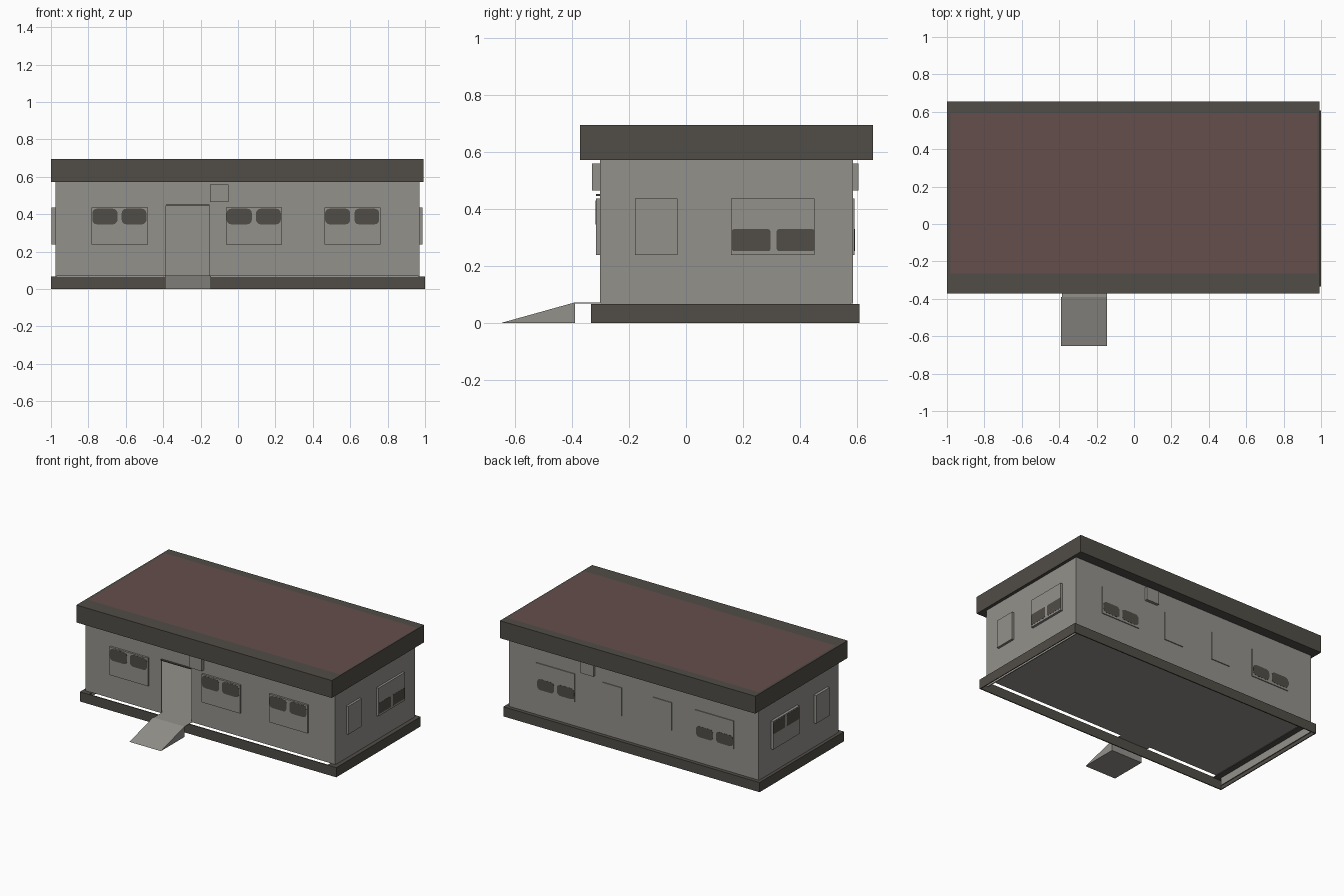
import bpy, bmesh, math
from mathutils import Vector

if "Cube" in bpy.data.objects:
    bpy.data.objects.remove(bpy.data.objects["Cube"])

def mat(name, rgb):
    m = bpy.data.materials.new(name)
    m.diffuse_color = (*rgb, 1)
    m.use_nodes = True
    m.node_tree.nodes["Principled BSDF"].inputs["Base Color"].default_value = m.diffuse_color
    return m

GREY = mat("wall grey", (0.29, 0.283, 0.26))
DARK = mat("dark brown grey", (0.082, 0.075, 0.063))
RED = mat("roof red", (0.13, 0.077, 0.072))

def finish(name, bm, *mats):
    bmesh.ops.recalc_face_normals(bm, faces=bm.faces)
    me = bpy.data.meshes.new(name)
    bm.to_mesh(me)
    bm.free()
    for m in mats:
        me.materials.append(m)
    ob = bpy.data.objects.new(name, me)
    bpy.context.collection.objects.link(ob)
    return ob

def add_box(bm, x, y, z):
    r = bmesh.ops.create_cube(bm, size=1)
    for v in r["verts"]:
        v.co = Vector([a[0] + (c + .5) * (a[1] - a[0]) for a, c in zip((x, y, z), v.co)])

def box(name, x, y, z, m):
    bm = bmesh.new()
    add_box(bm, x, y, z)
    return finish(name, bm, m)

def extruded(name, pts, vec, m):
    """Planar outline extruded along a vector."""
    bm = bmesh.new()
    r = bmesh.ops.extrude_face_region(bm, geom=[bm.faces.new([bm.verts.new(p) for p in pts])])
    bmesh.ops.translate(bm, vec=vec, verts=[v for v in r["geom"] if isinstance(v, bmesh.types.BMVert)])
    return finish(name, bm, m)

X0, X1, Y0, Y1 = -0.977, 0.97, -0.302, 0.585   # wall planes
T, TOP, FLOOR = 0.006, 0.574, 0.07              # wall thickness, wall top, floor level
DX0, DX1, DZ = -0.385, -0.152, 0.447            # doorway

# Hollow building: front wall with an open doorway, back and side walls
extruded("front_wall", [(x, Y0, z) for x, z in (
    (X0, FLOOR), (DX0, FLOOR), (DX0, DZ), (DX1, DZ), (DX1, FLOOR),
    (X1, FLOOR), (X1, TOP), (X0, TOP))], (0, T, 0), GREY)
box("back_wall", (X0, X1), (Y1 - T, Y1), (FLOOR, TOP), GREY)
box("left_wall", (X0, X0 + T), (Y0 + T, Y1 - T), (0.01, TOP), GREY)
box("right_wall", (X1 - T, X1), (Y0 + T, Y1 - T), (0.01, TOP), GREY)

# Thin floor sheet, reaching out through the doorway to the ramp
extruded("floor", [(x, y, FLOOR) for x, y in (
    (X0 + T, Y0), (DX0, Y0), (DX0, -0.39), (-0.145, -0.39), (-0.145, Y0),
    (X1 - T, Y0), (X1 - T, Y1 - T), (X0 + T, Y1 - T))], (0, 0, 0.003), GREY)

# Foundation skirt: thin ring, with ledges that leave a slot open at the front
bm = bmesh.new()
add_box(bm, (-1, 1), (-0.333, -0.326), (0, 0.068))
add_box(bm, (-1, 1), (0.601, 0.608), (0, 0.068))
for s in (-1, 1):
    add_box(bm, sorted((s, s * 0.994)), (-0.326, 0.601), (0, 0.068))
    add_box(bm, sorted((s * 0.994, s * 0.93)), (-0.326, 0.601), (0.063, 0.068))
add_box(bm, (-0.93, 0.93), (0.57, 0.601), (0.063, 0.068))
finish("foundation_skirt", bm, DARK)

# Flat roof: slab with a red panel on its top
bm = bmesh.new()
add_box(bm, (-1, 0.992), (-0.372, 0.656), (0.572, 0.695))
for p, n in (((-0.982, 0, 0), (1, 0, 0)), ((0.98, 0, 0), (1, 0, 0)),
             ((0, -0.265, 0), (0, 1, 0)), ((0, 0.593, 0), (0, 1, 0))):
    bmesh.ops.bisect_plane(bm, geom=bm.verts[:] + bm.edges[:] + bm.faces[:], plane_co=p, plane_no=n)
for f in bm.faces:
    c = f.calc_center_median()
    if c.z > 0.69 and abs(c.x) < 0.9 and -0.26 < c.y < 0.59:
        f.material_index = 1
finish("roof", bm, DARK, RED)

# Entrance ramp: wedge profile extruded along x
extruded("entrance_ramp", [(-0.39, y, z) for y, z in ((-0.652, 0), (-0.39, 0), (-0.39, 0.073))],
         (0.245, 0, 0), GREY)

# Thin dark lintel over the doorway
box("door_lintel", (DX0, DX1), (Y0 - 0.014, Y0), (DZ, DZ + 0.006), DARK)

# Vent boxes front and back
box("front_vent", (-0.15, -0.052), (-0.33, Y0), (0.465, 0.56), GREY)
box("back_vent", (0.3, 0.4), (Y1, 0.605), (0.465, 0.56), GREY)

def place(side, a, d, z):
    """Point on a wall: a along it, d outwards, height z."""
    return {"front": (a, Y0 - d, z), "back": (a, Y1 + d, z),
            "right": (X1 + d, a, z), "left": (X0 - d, a, z)}[side]

def panel(name, side, a0, a1, z0, z1, d0, d1, m, radius=0):
    """Wall panel with optionally rounded corners."""
    pts = []
    for cx, cz, start in ((a1 - radius, z1 - radius, 0), (a0 + radius, z1 - radius, 90),
                          (a0 + radius, z0 + radius, 180), (a1 - radius, z0 + radius, 270)):
        for k in range(4 if radius else 1):
            t = math.radians(start + 30 * k)
            pts.append((cx + radius * math.cos(t), cz + radius * math.sin(t)))
    lo = [Vector(place(side, a, d0, z)) for a, z in pts]
    return extruded(name, lo, Vector(place(side, *pts[0][:1], d1, pts[0][1])) - lo[0], m)

# Wide windows, each with two dark panes (upper or lower half)
depth = {"front": 0.014, "back": 0.006, "right": 0.016, "left": 0.019}
UP, LOW = (0.346, 0.43), (0.253, 0.33)
for side, a0, a1, (z0, z1) in (
        ("front", -0.782, -0.482, UP), ("front", -0.064, 0.236, UP), ("front", 0.462, 0.762, UP),
        ("back", -0.785, -0.485, LOW), ("back", 0.455, 0.755, LOW),
        ("right", 0.158, 0.45, LOW), ("left", 0.158, 0.45, UP)):
    d = depth[side]
    panel(side + "_window", side, a0, a1, 0.239, 0.437, 0, d, GREY)
    r = 0.008 if side in ("right", "left") else 0.025
    panel(side + "_window_pane", side, a0 + 0.003, a0 + 0.138, z0, z1, d, d + 0.001, DARK, r)
    panel(side + "_window_pane", side, a0 + 0.16, a0 + 0.293, z0, z1, d, d + 0.001, DARK, r)

# Plain shuttered windows
for side, a0, a1 in (("back", 0.09, 0.24), ("back", -0.3, -0.15),
                     ("right", -0.179, -0.03), ("left", -0.179, -0.03)):
    panel(side + "_shutter", side, a0, a1, 0.239, 0.437, 0, depth[side], GREY)
